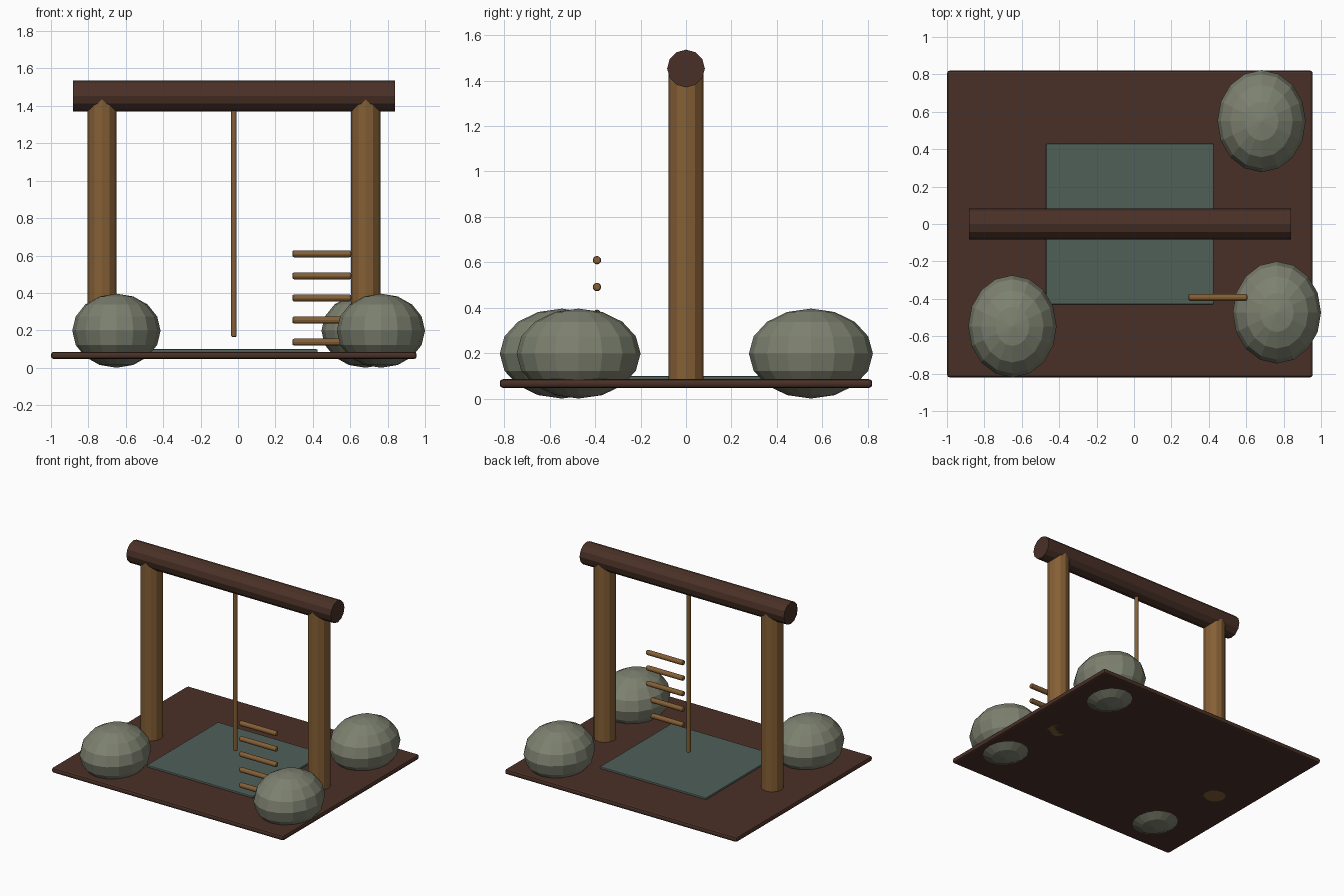
import bpy, math

if "Cube" in bpy.data.objects:
    bpy.data.objects.remove(bpy.data.objects["Cube"])

CX = -0.022  # x of the frame's middle


def material(name, rgb):
    m = bpy.data.materials.new(name)
    m.diffuse_color = (*rgb, 1)
    m.use_nodes = True
    m.node_tree.nodes["Principled BSDF"].inputs["Base Color"].default_value = m.diffuse_color
    return m


DARK = material("dark brown wood", (0.068, 0.030, 0.020))
WOOD = material("golden brown wood", (0.235, 0.115, 0.036))
STONE = material("grey green stone", (0.205, 0.220, 0.160))
MAT = material("slate green", (0.080, 0.115, 0.098))


def finish(name, mat, bevel=0, segments=2):
    o = bpy.context.object
    o.name = name
    o.data.materials.append(mat)
    bpy.ops.object.transform_apply(location=False, rotation=False, scale=True)
    if bevel:
        b = o.modifiers.new("bevel", 'BEVEL')
        b.width, b.segments = bevel, segments
        b.limit_method = 'ANGLE'
        b.angle_limit = math.radians(50)
    return o


def slab(name, mat, loc, size, bevel):
    bpy.ops.mesh.primitive_cube_add(size=1, location=loc)
    bpy.context.object.scale = size
    return finish(name, mat, bevel)


def log(name, mat, loc, radius, length, along_x=False, bevel=0):
    rot = (0, math.pi / 2, 0) if along_x else (0, 0, 0)
    bpy.ops.mesh.primitive_cylinder_add(vertices=12, radius=radius, depth=length,
                                        location=loc, rotation=rot)
    return finish(name, mat, bevel)


# Base board and inset floor mat
slab("base_board", DARK, (CX, 0, 0.066), (1.955, 1.64, 0.038), 0.014)
slab("floor_mat", MAT, (CX, 0, 0.086), (0.895, 0.86, 0.026), 0.006)

# Frame: two posts and a cross beam
for side, label in ((-1, "left"), (1, "right")):
    log(label + "_post", WOOD, (CX + side * 0.705, 0, 0.7435), 0.078, 1.393)
log("cross_beam", DARK, (CX, 0, 1.453), 0.083, 1.722, along_x=True)

# Hanging rope
log("hanging_rope", WOOD, (CX, 0, 0.785), 0.015, 1.24, bevel=0.006)

# Floating ladder rungs
for i in range(5):
    log(f"ladder_rung_{i + 1}", WOOD, (0.448, -0.392, 0.137 + i * 0.118),
        0.0185, 0.315, along_x=True, bevel=0.009)

# Flattened boulders
for i, (x, y) in enumerate(((-0.65, -0.547), (0.764, -0.473), (0.682, 0.55))):
    bpy.ops.mesh.primitive_uv_sphere_add(segments=16, ring_count=8, radius=1,
                                         location=(x, y, 0.198))
    bpy.context.object.scale = (0.236, 0.273, 0.198)
    finish(f"boulder_{i + 1}", STONE)
